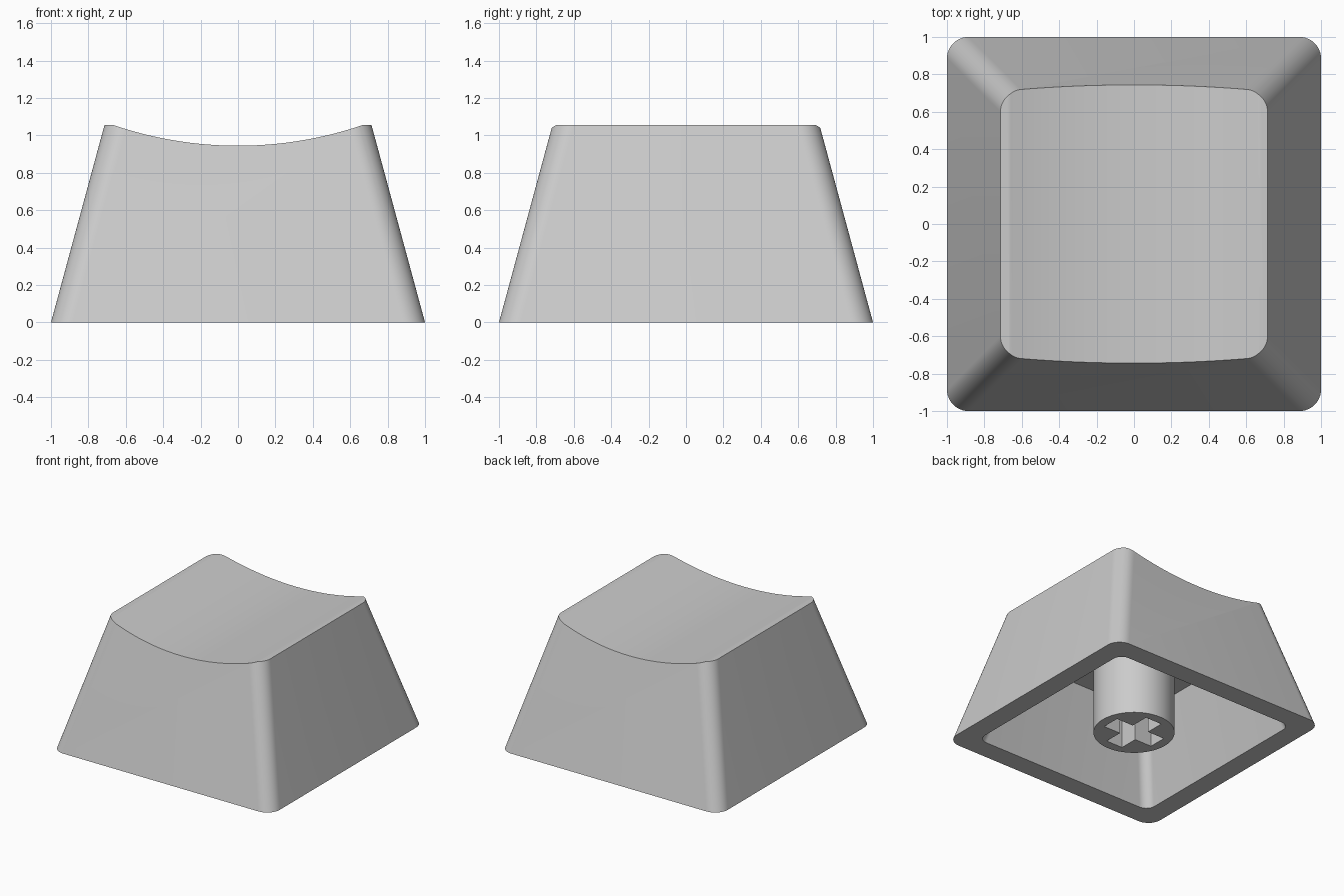
import bpy, bmesh, math
from mathutils import Matrix

if "Cube" in bpy.data.objects:
    bpy.data.objects.remove(bpy.data.objects["Cube"], do_unlink=True)

HEIGHT, TOP_HALF = 1.055, 0.714
CEILING = 0.70
DISH_LOW, DISH_RADIUS = 0.945, 2.065

plastic = bpy.data.materials.new("grey_plastic")
plastic.use_nodes = True
grey = (0.6, 0.6, 0.6, 1)
plastic.diffuse_color = grey
plastic.node_tree.nodes["Principled BSDF"].inputs["Base Color"].default_value = grey


def make_object(name, bm):
    bmesh.ops.recalc_face_normals(bm, faces=bm.faces)
    mesh = bpy.data.meshes.new(name)
    bm.to_mesh(mesh)
    bm.free()
    mesh.materials.append(plastic)
    obj = bpy.data.objects.new(name, mesh)
    bpy.context.collection.objects.link(obj)
    return obj


def rounded_square(half, radius, steps=12):
    points = []
    for corner in range(4):
        middle = math.pi / 4 + corner * math.pi / 2
        cx = math.copysign(half - radius, math.cos(middle))
        cy = math.copysign(half - radius, math.sin(middle))
        for i in range(steps + 1):
            a = (corner + i / steps) * math.pi / 2
            points.append((cx + radius * math.cos(a), cy + radius * math.sin(a)))
    return points


def loft(name, sections):
    """Closed solid through rounded squares given as (z, half width, radius)."""
    bm = bmesh.new()
    rings = [[bm.verts.new((x, y, z)) for x, y in rounded_square(half, r)]
             for z, half, r in sections]
    for low, high in zip(rings, rings[1:]):
        for i in range(len(low)):
            j = (i + 1) % len(low)
            bm.faces.new((low[i], low[j], high[j], high[i]))
    bm.faces.new(rings[0][::-1])
    bm.faces.new(rings[-1])
    return make_object(name, bm)


def cylinder(name, radius, depth, segments, matrix):
    bm = bmesh.new()
    bmesh.ops.create_cone(bm, cap_ends=True, segments=segments, radius1=radius,
                          radius2=radius, depth=depth, matrix=matrix)
    return make_object(name, bm)


def box(name, sx, sy, z0, z1):
    bm = bmesh.new()
    bmesh.ops.create_cube(bm, size=1, matrix=Matrix.Translation((0, 0, (z0 + z1) / 2))
                          @ Matrix.Diagonal((sx, sy, z1 - z0, 1)))
    return make_object(name, bm)


def cut(obj, cutter):
    cutter.hide_render = True
    mod = obj.modifiers.new("cut", "BOOLEAN")
    mod.operation, mod.solver, mod.object = "DIFFERENCE", "EXACT", cutter
    bpy.context.view_layer.objects.active = obj
    bpy.ops.object.modifier_apply(modifier=mod.name)
    bpy.data.objects.remove(cutter, do_unlink=True)


# Tapered cap body
taper = (1 - TOP_HALF) / HEIGHT
cap = loft("cap_shell", [(0, 1, 0.115), (HEIGHT, TOP_HALF, 0.115)])

# Finger dish running front to back
cut(cap, cylinder("dish_cutter", DISH_RADIUS, 4, 256,
                  Matrix.Translation((0, 0, DISH_LOW + DISH_RADIUS))
                  @ Matrix.Rotation(math.pi / 2, 4, "X")))

# Hollow underside with walls parallel to the outside
inner = 0.833
cut(cap, loft("hollow_cutter", [(-0.1, inner + 0.1 * taper, 0.08),
                                (CEILING, inner - CEILING * taper, 0.08)]))

# Round stem with a cross-shaped socket
stem_top = CEILING + 0.02
stem = cylinder("stem", 0.306, stem_top, 64, Matrix.Translation((0, 0, stem_top / 2)))
for sx, sy in ((0.46, 0.15), (0.15, 0.46)):
    cut(stem, box("socket_cutter", sx, sy, -0.1, 0.45))

# Smooth rounded surfaces, crisp edges
bpy.ops.object.select_all(action="DESELECT")
for obj in (cap, stem):
    obj.select_set(True)
bpy.context.view_layer.objects.active = cap
bpy.ops.object.shade_smooth_by_angle(angle=math.radians(30))
